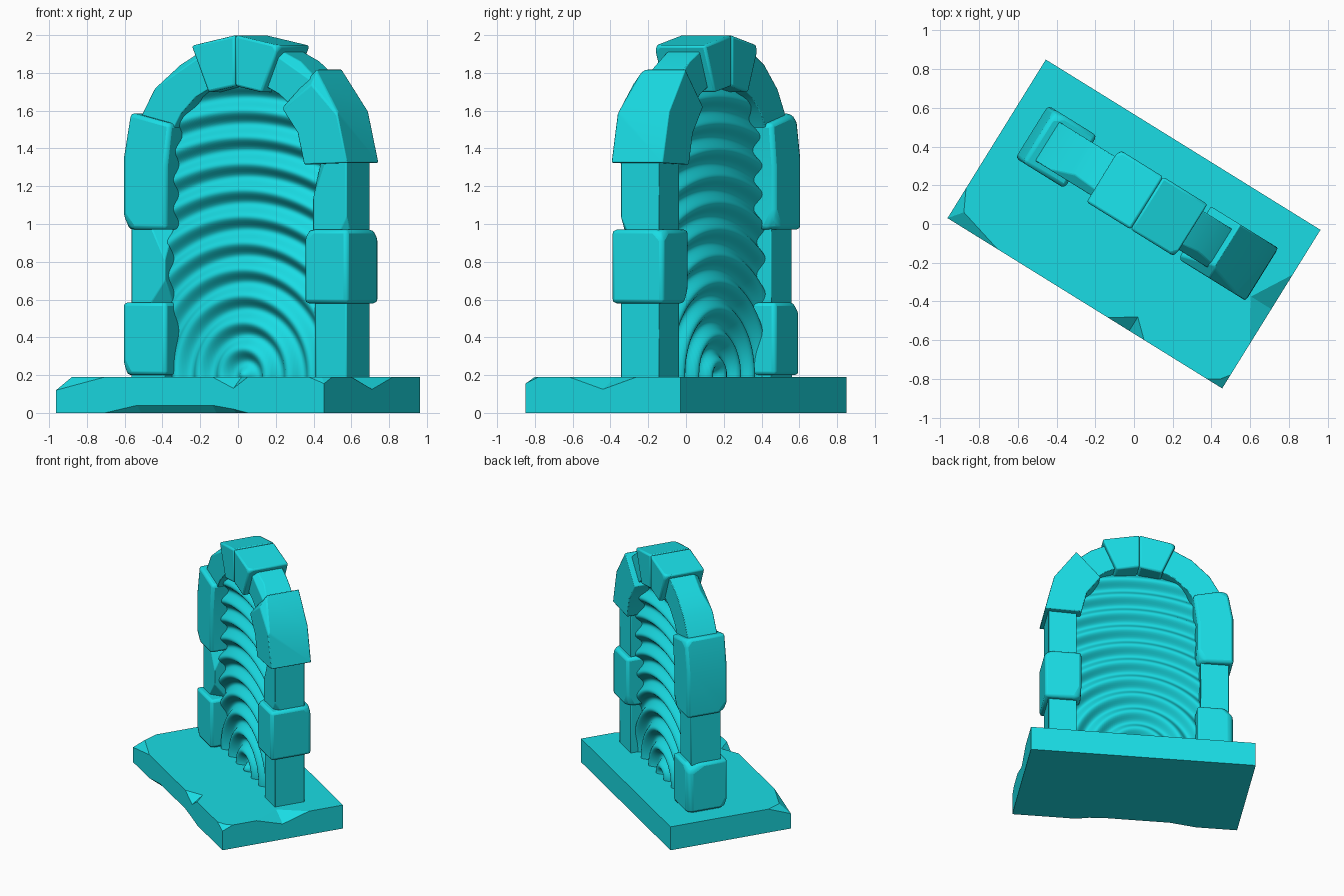
import bpy, bmesh
from math import sin, cos, pi, radians, sqrt, hypot
from mathutils import Vector

if "Cube" in bpy.data.objects:
    bpy.data.objects.remove(bpy.data.objects["Cube"])

TURN = radians(-31.8)      # whole model is turned about z
MID = 0.127                # depth position of the arch on the slab
SPRING = 1.30              # height of the arch centre

mat = bpy.data.materials.new("cyan_stone")
mat.diffuse_color = (0.01, 0.72, 0.78, 1)
mat.use_nodes = True
mat.node_tree.nodes["Principled BSDF"].inputs["Base Color"].default_value = mat.diffuse_color


def finish(name, bm, bevel=0.0, smooth=None):
    bmesh.ops.recalc_face_normals(bm, faces=bm.faces[:])
    me = bpy.data.meshes.new(name)
    bm.to_mesh(me)
    bm.free()
    ob = bpy.data.objects.new(name, me)
    bpy.context.collection.objects.link(ob)
    me.materials.append(mat)
    ob.rotation_euler.z = TURN
    if bevel:
        m = ob.modifiers.new("edges", 'BEVEL')
        m.width = bevel
        m.segments = 2
        m.limit_method = 'ANGLE'
        m.angle_limit = radians(35)
    if smooth:
        bpy.ops.object.select_all(action='DESELECT')
        ob.select_set(True)
        bpy.context.view_layer.objects.active = ob
        bpy.ops.object.shade_smooth_by_angle(angle=radians(smooth))
    return ob


def stone(name, profile, half_depth, chips=(), bevel=0.02):
    """Extrude a (u, z) profile through the depth, then slice chips off it."""
    bm = bmesh.new()
    f = bm.faces.new([bm.verts.new((u, MID - half_depth, z)) for u, z in profile])
    ext = bmesh.ops.extrude_face_region(bm, geom=[f])['geom']
    bmesh.ops.translate(bm, vec=(0, 2 * half_depth, 0),
                        verts=[g for g in ext if isinstance(g, bmesh.types.BMVert)])
    for a, b, c, d in chips:
        n = Vector((a, b, c)).normalized()
        reach = max(v.co.dot(n) for v in bm.verts) - d
        bmesh.ops.bisect_plane(bm, geom=bm.verts[:] + bm.edges[:] + bm.faces[:],
                               plane_co=n * reach, plane_no=n, clear_outer=True)
        bmesh.ops.holes_fill(bm, edges=[e for e in bm.edges if e.is_boundary], sides=0)
    return finish(name, bm, bevel, 25)


def block(u, hu, z0, z1):
    return [(u - hu, z0), (u + hu, z0), (u + hu, z1), (u - hu, z1)]


def wedge(a0, a1, r0, r1, n):
    angs = [radians(a0 + (a1 - a0) * i / n) for i in range(n + 1)]
    pt = lambda r, a: (r * cos(a), SPRING + r * sin(a))
    return [pt(r1, a) for a in angs] + [pt(r0, a) for a in reversed(angs)]


# ground slab: perimeter stations (u, v, inward u, inward v, top chip, bottom chip)
H = 0.19
stations = [
    (-.835, -.482, .8, 1, .07, 0), (-.53, -.482, 0, 1, 0, 0),
    (-.33, -.482, 0, 1, 0, .04), (.14, -.482, 0, 1, 0, .04),
    (.27, -.482, 0, 1.4, .06, .02), (.36, -.482, 0, 1, 0, 0),
    (.74, -.482, 0, 1, 0, 0), (.835, -.482, -1, 1, .035, 0),
    (.835, -.40, -1, 0, 0, 0), (.835, -.21, -1, 0, 0, 0),
    (.835, 0, -1.9, 0, .065, 0), (.835, .21, -1, 0, 0, 0),
    (.835, .482, 0, 0, 0, 0), (-.835, .482, 0, 0, 0, 0),
    (-.835, -.30, 1, 0, 0, 0)]
bm = bmesh.new()
rings = [[], [], [], []]
for u, v, iu, iv, t, b in stations:
    pts = ((u + iu * b, v + iv * b, 0), (u, v, b),
           (u, v, H - t), (u + iu * t, v + iv * t, H))
    for ring, p in zip(rings, pts):
        ring.append(bm.verts.new(p))
for lo, hi in zip(rings, rings[1:]):
    for i in range(len(lo)):
        j = (i + 1) % len(lo)
        bm.faces.new((lo[i], lo[j], hi[j], hi[i]))
bm.faces.new(rings[0])
bm.faces.new(rings[3])
bmesh.ops.remove_doubles(bm, verts=bm.verts[:], dist=1e-4)
finish("ground_slab", bm)

# pillars: wide stones stand proud, narrow ones sit back
WIDE, THIN = 0.16, 0.118
C = 0.565
stone("left_pillar_foot", block(-C, .135, .20, .585), WIDE,
      [(-1, .6, 1, .05), (-1, -1, -.6, .03), (-1, 1, 0, .02)], .025)
stone("left_pillar_middle", block(-C, .105, .57, .99), THIN,
      [(1, -1, .5, .06), (1, -1, -.7, .06)], .005)
stone("left_pillar_shoulder",
      [(-.70, .97), (-.43, .97), (-.43, 1.3), (-.40, 1.53), (-.655, 1.59), (-.70, 1.35)],
      WIDE, [(-1, -1, -.8, .04), (-.5, 1, 1, .03), (1, 1, -.6, .04)], .025)
stone("left_pillar_gap", block(-C, .105, .18, .22), THIN, (), .003)
stone("right_pillar_foot", block(C, .105, .18, .60), THIN, [(-1, -1, 0, .015)], .005)
stone("right_pillar_middle", block(C, .135, .58, .97), WIDE,
      [(-1, -1, 1, .03), (1, 1, 1, .03), (-1, 1, -.5, .03)], .025)
stone("right_pillar_top", block(C, .105, .95, 1.35), THIN,
      [(-1, -1, .4, .06), (1, -1, -.5, .03)], .005)

# arch stones
stone("right_arch_shoulder", wedge(2, 48, .43, .70, 2), WIDE,
      [(-.6, -1, .8, .05), (.8, -1, .8, .03)], .02)
stone("right_arch_link", wedge(45, 70, .46, .665, 2), THIN, [(.6, -1, 1, .03)], .005)
stone("right_keystone", wedge(67, 90, .43, .70, 1), WIDE, [(1, -.8, .6, .02)], .015)
stone("left_keystone", wedge(90, 113, .43, .70, 1), WIDE, [(-1, 1, .4, .02)], .015)
stone("left_arch_link", wedge(110, 158, .46, .67, 3), THIN, [(-.6, -1, 1, .03)], .005)

# rippled portal sheet: concentric waves around the threshold
NU, NZ, R, Z0 = 72, 150, 0.50, 0.17
bm = bmesh.new()
grid = []
for i in range(NU + 1):
    u = R * sin(pi * (i / NU - .5)) * .4 + R * (2 * i / NU - 1) * .6
    top = SPRING + sqrt(max(0, R * R - u * u))
    col = []
    for k in range(NZ + 1):
        z = Z0 + (top - Z0) * k / NZ
        wave = .027 * cos(2 * pi * hypot(u, z - .2) / .14)
        col.append(bm.verts.new((u, MID - .055 - wave, z)))
    grid.append(col)
for a, b in zip(grid, grid[1:]):
    for k in range(NZ):
        bm.faces.new((a[k], b[k], b[k + 1], a[k + 1]))
ext = bmesh.ops.extrude_face_region(bm, geom=bm.faces[:])['geom']
bmesh.ops.translate(bm, vec=(0, .11, 0),
                    verts=[g for g in ext if isinstance(g, bmesh.types.BMVert)])
finish("portal_ripples", bm, 0, 50)
